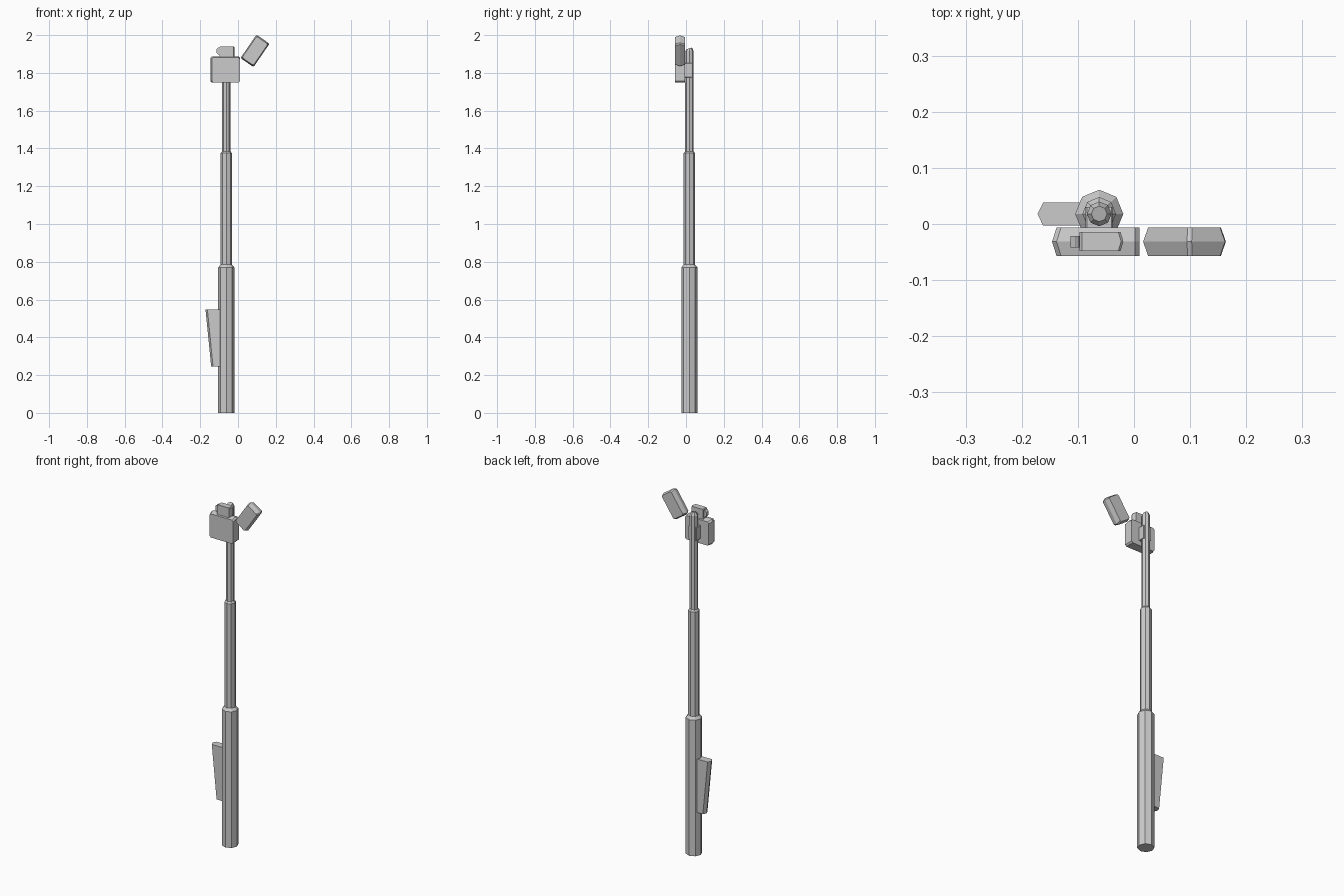
import bpy, bmesh, math
from mathutils import Vector, Matrix

if "Cube" in bpy.data.objects:
    bpy.data.objects.remove(bpy.data.objects["Cube"])

PX, PY = -0.062, 0.018   # pole axis

def make(name, rings, place=None):
    """Loft matching rings of points and cap both ends."""
    bm = bmesh.new()
    vs = [[bm.verts.new(p) for p in r] for r in rings]
    n = len(rings[0])
    for a, b in zip(vs, vs[1:]):
        for i in range(n):
            j = (i + 1) % n
            bm.faces.new((a[i], a[j], b[j], b[i]))
    bm.faces.new(vs[0])
    bm.faces.new(vs[-1])
    bmesh.ops.recalc_face_normals(bm, faces=bm.faces)
    if place:
        bm.transform(place)
    me = bpy.data.meshes.new(name)
    bm.to_mesh(me)
    bm.free()
    ob = bpy.data.objects.new(name, me)
    bpy.context.collection.objects.link(ob)
    return ob

def octagon(r, z, slant=0):
    pts = [(math.cos(k * math.pi / 4) * r, math.sin(k * math.pi / 4) * r) for k in range(8)]
    return [(PX + x, PY + y, z + slant * y) for x, y in pts]

def puffed(name, x0, x1, z0, z1, y0, y1, puff, c, place=None):
    """Chamfered slab whose rim bulges at mid depth by puff=(left, right, bottom, top)."""
    def ring(y, l, r, b, t):
        return [(x0 - l + c, y, z0 - b), (x1 + r - c, y, z0 - b),
                (x1 + r, y, z0 - b + c), (x1 + r, y, z1 + t - c),
                (x1 + r - c, y, z1 + t), (x0 - l + c, y, z1 + t),
                (x0 - l, y, z1 + t - c), (x0 - l, y, z0 - b + c)]
    return make(name, [ring(y0, 0, 0, 0, 0), ring((y0 + y1) / 2, *puff), ring(y1, 0, 0, 0, 0)], place)

# Telescoping pole
make("lower_tube", [octagon(.043, 0), octagon(.043, .77), octagon(.030, .785)])
make("middle_tube", [octagon(.030, .77), octagon(.030, 1.375), octagon(.022, 1.385)])
make("upper_tube", [octagon(.022, 1.37), octagon(.022, 1.915), octagon(.014, 1.93, .3)])

# Side grip, tapered towards the bottom
def grip_ring(x, z):
    return [(-.08, -.003, z), (-.08, .038, z), (x + .01, .038, z), (x, .018, z), (x + .01, -.003, z)]
make("side_grip", [grip_ring(-.142, .245), grip_ring(-.172, .548)])

# Camera head, top finder and its knob
puffed("head", -.138, .01, 1.748, 1.882, -.057, -.006, (.008, 0, 0, .006), .008)
puffed("finder", -.097, -.024, 1.88, 1.94, -.048, -.014, (0, .005, 0, 0), .004)
puffed("finder_knob", -.113, -.09, 1.895, 1.935, -.042, -.021, (0, 0, 0, 0), .01)

# Clamp joining the head to the pole
puffed("clamp", PX - .024, PX + .024, 1.775, 1.852, -.012, .03, (0, 0, 0, 0), .002)

# Tilted flip panel, modelled upright then rotated
tilt = Matrix.Translation((.090, 0, 1.9165)) @ Matrix.Rotation(math.radians(34.5), 4, 'Y')
puffed("flip_panel", -.036, .036, -.068, .068, -.057, -.006, (.006, .006, .007, .007), .006, tilt)
